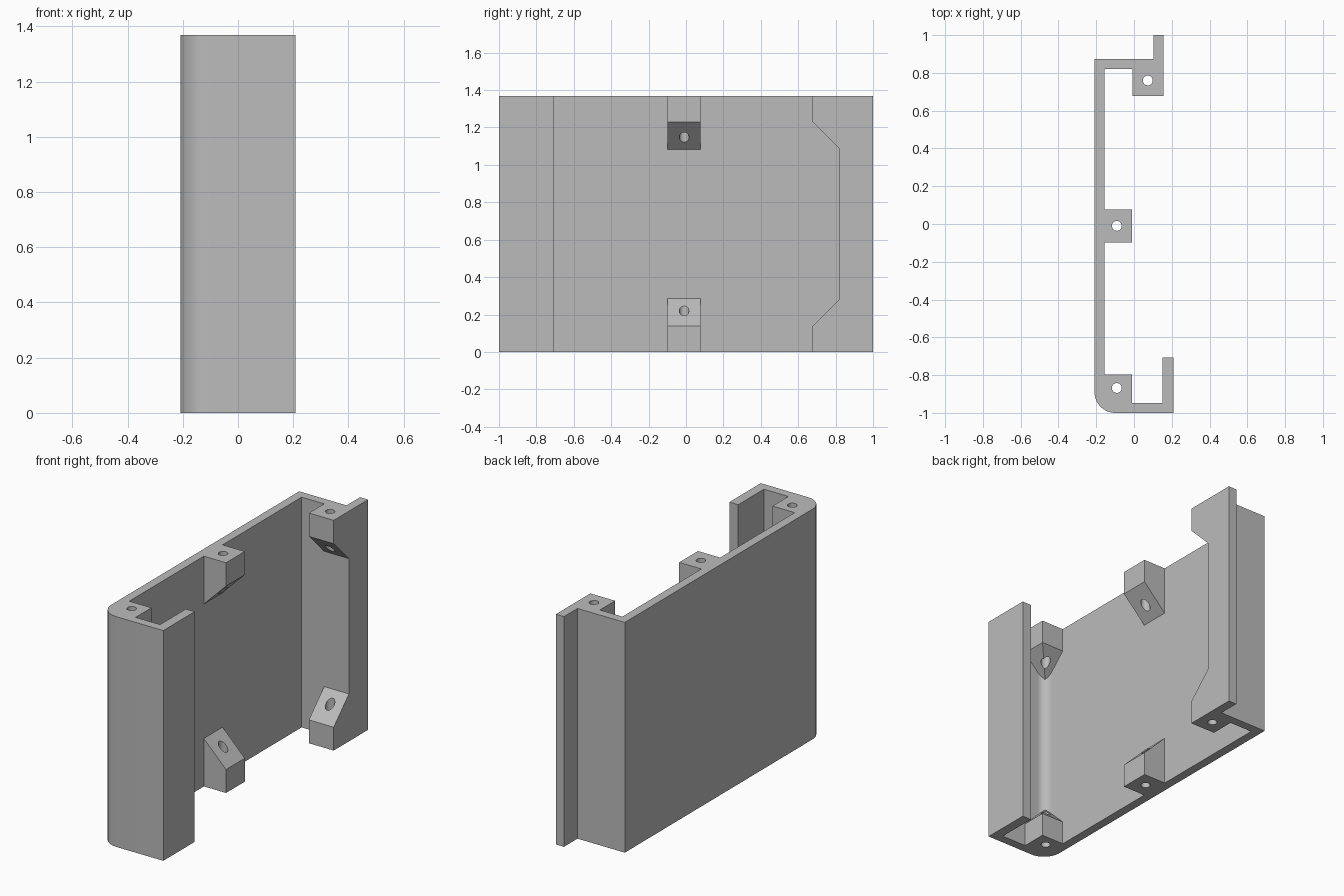
import bpy, bmesh
from math import sin, cos, pi, radians

if "Cube" in bpy.data.objects:
    bpy.data.objects.remove(bpy.data.objects["Cube"])

H = 1.368            # height
T = 0.053            # wall thickness
X0, X1 = -0.209, 0.209
STRAIGHT = 0.139     # straight part of each screw boss
EMBED = 0.02         # how far bosses sink into the walls

grey = bpy.data.materials.new("light_grey")
grey.use_nodes = True
colour = (0.5, 0.5, 0.5, 1)
grey.diffuse_color = colour
grey.node_tree.nodes["Principled BSDF"].inputs["Base Color"].default_value = colour


def to_object(name, bm):
    bmesh.ops.recalc_face_normals(bm, faces=bm.faces[:])
    mesh = bpy.data.meshes.new(name)
    bm.to_mesh(mesh)
    bm.free()
    mesh.materials.append(grey)
    ob = bpy.data.objects.new(name, mesh)
    bpy.context.collection.objects.link(ob)
    return ob


def extrude_outline(name, outline, z0, z1):
    bm = bmesh.new()
    face = bm.faces.new([bm.verts.new((x, y, z0)) for x, y in outline])
    new = bmesh.ops.extrude_face_region(bm, geom=[face])["geom"]
    verts = [g for g in new if isinstance(g, bmesh.types.BMVert)]
    bmesh.ops.translate(bm, vec=(0, 0, z1 - z0), verts=verts)
    return to_object(name, bm)


def corner_arc(cx, cy, r, steps=12):
    # quarter turn from the wall side round to the front side
    return [(cx - r * cos(a), cy - r * sin(a))
            for a in (i * pi / 2 / steps for i in range(steps + 1))]


def boss(name, x0, x1, y0, y1, peaks, rise, top):
    # block with a sloped underside rising to its peak corners on the wall
    pts = [(x, y, z) for x in (x0, x1) for y in (y0, y1) for z in (0, STRAIGHT)]
    pts += [(x, y, STRAIGHT + rise) for x, y in peaks]
    bm = bmesh.new()
    for x, y, z in pts:
        bm.verts.new((x, y, H - z if top else z))
    res = bmesh.ops.convex_hull(bm, input=bm.verts[:])
    loose = [v for v in bm.verts if not v.link_faces]
    bmesh.ops.delete(bm, geom=loose, context='VERTS')
    bmesh.ops.dissolve_limit(bm, angle_limit=radians(1),
                             verts=bm.verts[:], edges=bm.edges[:])
    return to_object(name, bm)


def combine(target, other, operation):
    mod = target.modifiers.new(operation.lower(), 'BOOLEAN')
    mod.operation = operation
    mod.solver = 'EXACT'
    mod.object = other
    bpy.context.view_layer.objects.active = target
    bpy.ops.object.modifier_apply(modifier=mod.name)
    bpy.data.objects.remove(other)


# Side panel with rounded front corner, front hook and rear offset lip
R = 0.11
cx, cy = X0 + R, -1 + R
back, rear_x = 0.873, 0.155
outline = [(rear_x, 1), (rear_x - T, 1), (rear_x - T, back), (X0, back)]
outline += corner_arc(cx, cy, R)
outline += [(X1, -1), (X1, -0.706), (X1 - T - 0.005, -0.706), (X1 - T - 0.005, -1 + T)]
outline += corner_arc(cx, cy, R - T)[::-1]
outline += [(X0 + T, back - T), (rear_x, back - T)]
panel = extrude_outline("side_panel", outline, 0, H)

# Screw bosses at both ends
wx, fy, by = X0 + T - EMBED, -1 + T - EMBED, back - T + EMBED
for top in (False, True):
    end = "upper" if top else "lower"
    parts = [
        boss(end + "_middle_boss", wx, -0.01, -0.098, 0.078,
             [(wx, -0.098), (wx, 0.078)], -0.01 - wx, top),
        boss(end + "_rear_boss", -0.008, rear_x, 0.677, by,
             [(-0.008, by), (rear_x, by)], by - 0.677, top),
        boss(end + "_corner_boss", wx, -0.01, fy, -0.798,
             [(wx, fy)], -0.01 - wx, top),
    ]
    for part in parts:
        combine(panel, part, 'UNION')

# Screw holes
for hx, hy in ((0.073, 0.76), (-0.091, -0.01), (-0.091, -0.868)):
    circle = [(hx + 0.026 * cos(i * pi / 16), hy + 0.026 * sin(i * pi / 16))
              for i in range(32)]
    combine(panel, extrude_outline("hole_cutter", circle, -0.1, H + 0.1), 'DIFFERENCE')

# Smooth the rounded corner and holes, keep the other edges crisp
for ob in bpy.context.selected_objects:
    ob.select_set(False)
panel.select_set(True)
bpy.context.view_layer.objects.active = panel
bpy.ops.object.shade_smooth_by_angle(angle=radians(30))
